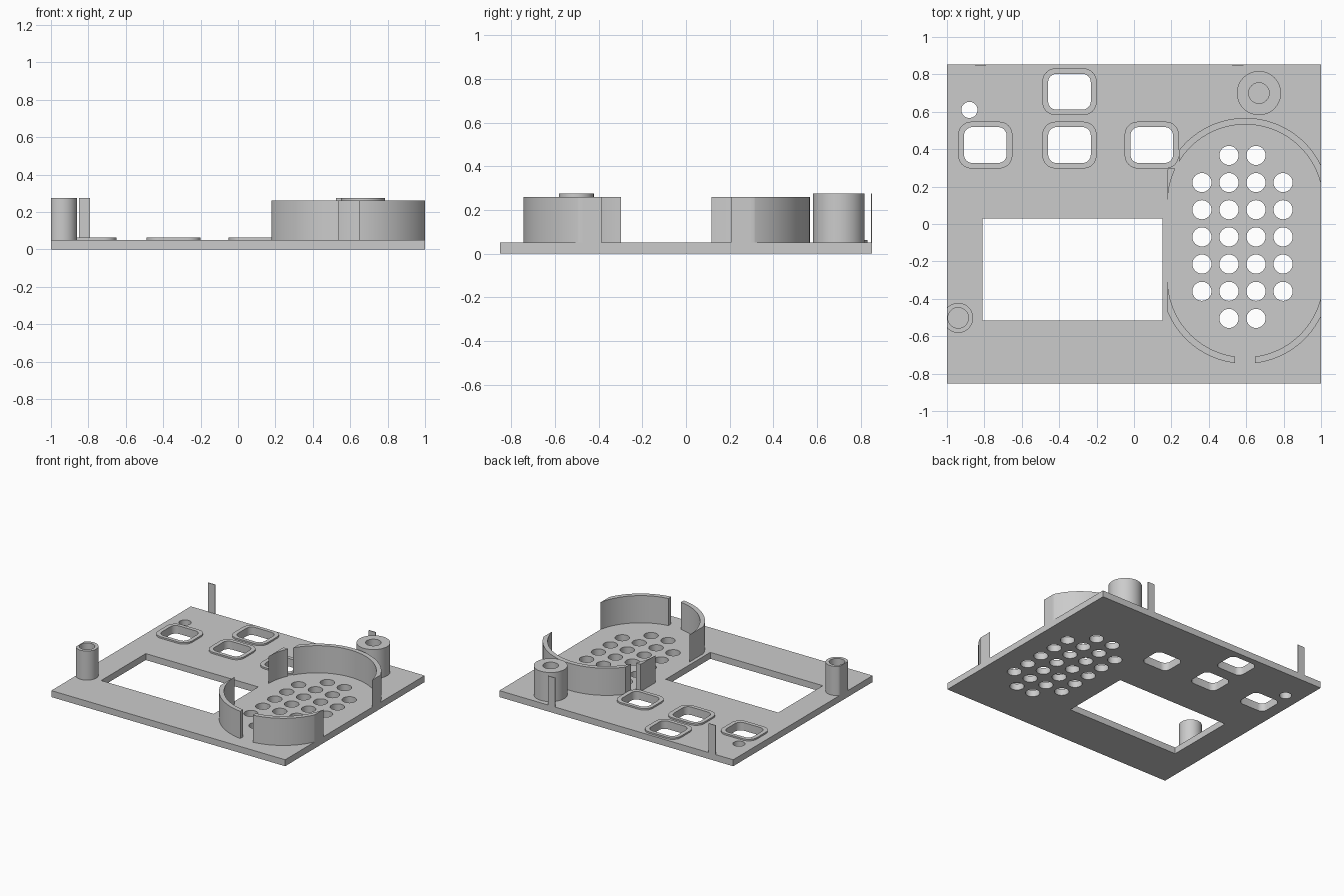
import bpy, bmesh
from math import pi, sin, cos, radians

default = bpy.data.objects.get("Cube")
if default:
    bpy.data.objects.remove(default, do_unlink=True)

X, Y = 1.0, 0.852          # half sizes of the panel
BASE, RIM, WALL, POST = 0.05, 0.062, 0.26, 0.275

grey = bpy.data.materials.new("plain grey")
grey.use_nodes = True
grey.diffuse_color = (0.6, 0.6, 0.6, 1)
grey.node_tree.nodes["Principled BSDF"].inputs["Base Color"].default_value = (0.6, 0.6, 0.6, 1)


# Outline helpers: each returns a closed list of 2D points
def arc(cx, cy, r, start, end, n):
    return [(cx + r * cos(start + (end - start) * i / n),
             cy + r * sin(start + (end - start) * i / n)) for i in range(n + 1)]


def circle(cx, cy, r, n=40):
    return arc(cx, cy, r, 0, 2 * pi, n)[:-1]


def rect(x0, x1, y0, y1):
    return [(x0, y0), (x1, y0), (x1, y1), (x0, y1)]


def rounded(cx, cy, w, h, r):
    pts = []
    for k, (sx, sy) in enumerate([(1, 1), (-1, 1), (-1, -1), (1, -1)]):
        pts += arc(cx + sx * (w / 2 - r), cy + sy * (h / 2 - r), r, k * pi / 2, (k + 1) * pi / 2, 8)
    return pts


def stadium(cx, cy, r, offset):
    return arc(cx, cy + offset, r, 0, pi, 48) + arc(cx, cy - offset, r, pi, 2 * pi, 48)


# Extrude outlines (first outer, the rest holes) between two heights
def extrude(name, outlines, z0, z1):
    curve = bpy.data.curves.new(name, "CURVE")
    curve.dimensions, curve.fill_mode = "2D", "BOTH"
    curve.extrude = (z1 - z0) / 2
    for pts in outlines:
        spline = curve.splines.new("POLY")
        spline.points.add(len(pts) - 1)
        for p, (x, y) in zip(spline.points, pts):
            p.co = (x, y, 0, 1)
        spline.use_cyclic_u = True
    temp = bpy.data.objects.new(name + " outline", curve)
    bpy.context.collection.objects.link(temp)
    graph = bpy.context.evaluated_depsgraph_get()
    mesh = bpy.data.meshes.new_from_object(temp.evaluated_get(graph))
    bpy.data.objects.remove(temp, do_unlink=True)
    bm = bmesh.new()
    bm.from_mesh(mesh)
    bmesh.ops.remove_doubles(bm, verts=bm.verts, dist=1e-5)
    bmesh.ops.recalc_face_normals(bm, faces=bm.faces)
    bmesh.ops.translate(bm, verts=bm.verts, vec=(0, 0, (z0 + z1) / 2))
    bm.to_mesh(mesh)
    bm.free()
    mesh.materials.clear()
    mesh.materials.append(grey)
    obj = bpy.data.objects.new(name, mesh)
    bpy.context.collection.objects.link(obj)
    return obj


def cut(obj, cutter, operation):
    mod = obj.modifiers.new("cut", "BOOLEAN")
    mod.object, mod.operation, mod.solver = cutter, operation, "EXACT"
    graph = bpy.context.evaluated_depsgraph_get()
    mesh = bpy.data.meshes.new_from_object(obj.evaluated_get(graph))
    obj.modifiers.clear()
    obj.data = mesh
    bpy.data.objects.remove(cutter, do_unlink=True)


parts = []
buttons = [(-0.345, 0.707), (-0.795, 0.422), (-0.345, 0.422), (0.095, 0.422)]

# Panel with display window, button openings, indicator hole and speaker grille
holes = [rect(-0.81, 0.153, -0.515, 0.03), circle(-0.88, 0.61, 0.043)]
holes += [rounded(x, y, 0.228, 0.192, 0.045) for x, y in buttons]
for row in range(7):
    for col in range(4):
        if row in (0, 6) and col in (0, 3):
            continue
        holes.append(circle(0.363 + 0.1447 * col, -0.505 + 0.1453 * row, 0.051, 32))
parts.append(extrude("panel", [rect(-X, X, -Y, Y)] + holes, 0, BASE))

# Raised rims around the button openings
for i, (x, y) in enumerate(buttons):
    parts.append(extrude(f"button_rim_{i + 1}",
                         [rounded(x, y, 0.29, 0.25, 0.07), rounded(x, y, 0.228, 0.192, 0.045)],
                         BASE, RIM))

# Oval speaker wall, trimmed at the sides, with a gap in front and one for the button
cx, cy = 0.595, -0.09
wall = extrude("speaker_wall", [stadium(cx, cy, 0.45, 0.207), stadium(cx, cy, 0.415, 0.207)], BASE, WALL)
cut(wall, extrude("side_trim", [rect(0.18, X, -Y, Y)], 0, 1), "INTERSECT")
cut(wall, extrude("front_gap", [rect(0.54, 0.647, -Y, -0.5)], 0, 1), "DIFFERENCE")
cut(wall, extrude("button_gap", [rect(0, 0.24, 0.297, 0.547)], 0, 1), "DIFFERENCE")
parts.append(wall)

# Screw posts; the left-hand one is trimmed flush with the panel edge
parts.append(extrude("back_screw_post", [circle(0.668, 0.7, 0.118, 48), circle(0.668, 0.7, 0.055)], BASE, POST))
trimmed = [(max(x, -X), y) for x, y in circle(-0.94, -0.502, 0.08, 48)]
edge = [p for p in trimmed if p[0] > -X]
ends = [p[1] for p in trimmed if p[0] <= -X]
ring = sorted(edge, key=lambda p: 0)
half = len([p for p in edge if p[1] >= -0.502])
outline = ring[:half] + [(-X, max(ends)), (-X, min(ends))] + ring[half:]
parts.append(extrude("side_screw_post", [outline, circle(-0.94, -0.502, 0.055)], BASE, POST))

# Thin clips along the back edge
for i, x in enumerate((-0.85, 0.525)):
    parts.append(extrude(f"back_clip_{i + 1}", [rect(x, x + 0.06, Y - 0.005, Y)], BASE, POST))

# Smooth the curved walls, keep edges sharp
bpy.ops.object.select_all(action="DESELECT")
for obj in parts:
    obj.select_set(True)
bpy.context.view_layer.objects.active = parts[0]
bpy.ops.object.shade_smooth_by_angle(angle=radians(30))
